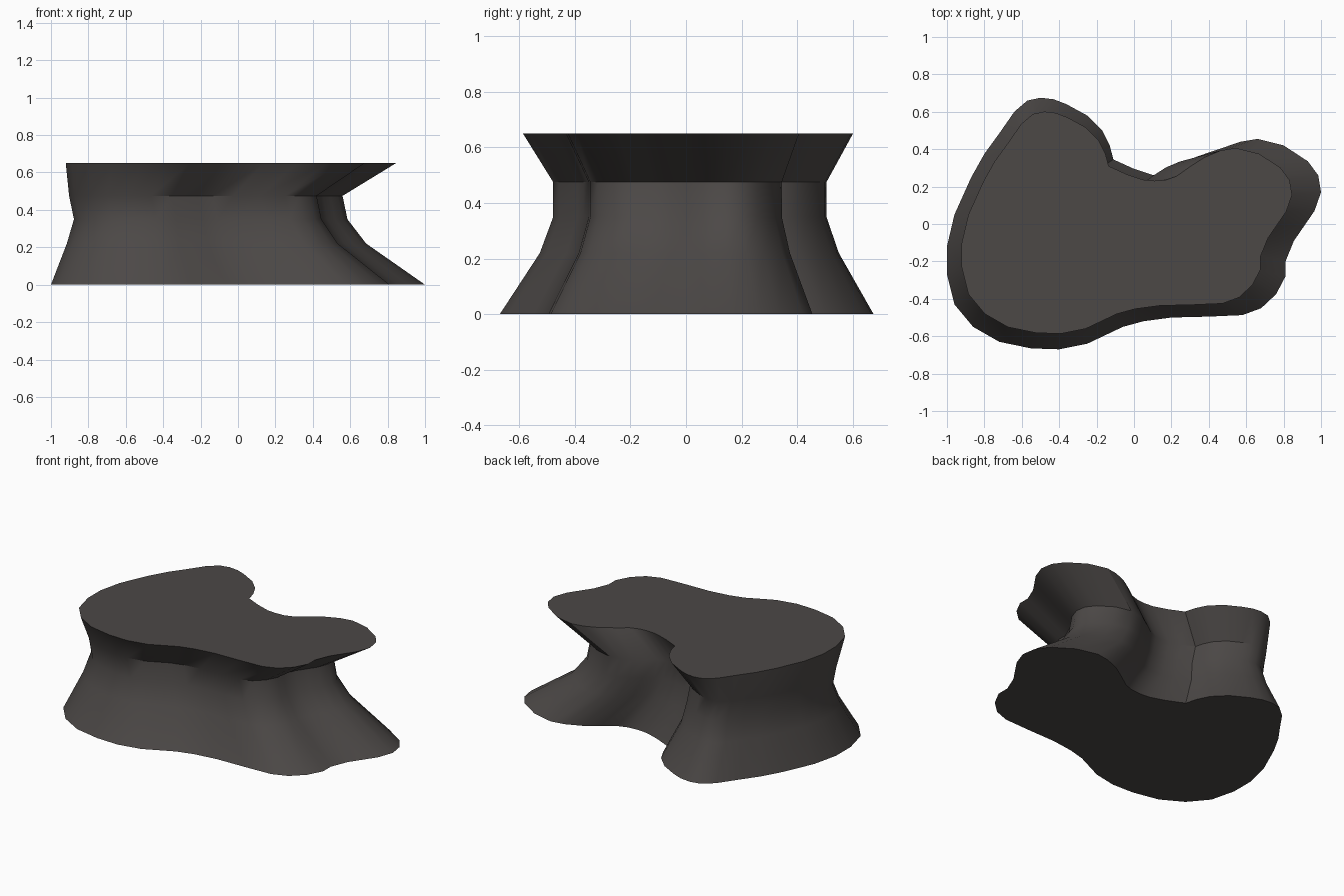
import bpy, bmesh

if "Cube" in bpy.data.objects:
    bpy.data.objects.remove(bpy.data.objects["Cube"])

# Base outline, counterclockwise seen from above
outline = [
    (1.0, .17), (.985, .26), (.93, .335), (.80, .42), (.66, .455), (.57, .44),
    (.47, .398), (.38, .34), (.30, .283), (.235, .261), (.167, .256), (.10, .262),
    (.0, .295), (-.11, .345), (-.13, .42), (-.17, .50), (-.25, .58), (-.36, .64),
    (-.43, .667), (-.50, .675), (-.57, .66), (-.64, .60), (-.72, .485), (-.80, .375),
    (-.87, .25), (-.96, .05), (-1.0, -.12), (-1.0, -.27), (-.96, -.43), (-.86, -.55),
    (-.72, -.63), (-.55, -.665), (-.40, -.67), (-.25, -.64), (-.06, -.55),
    (.05, -.52), (.20, -.50), (.40, -.495), (.58, -.487), (.68, -.45), (.76, -.375),
    (.81, -.28), (.81, -.20), (.855, -.09), (.91, -.01), (.965, .07)]

# Each level repeats the outline: height, scale, shift in x, shift in y
levels = [(0, 1, 0, 0), (.22, .80, -.115, .01), (.35, .731, -.146, .012),
          (.475, .731, -.172, .012), (.65, .883, -.038, .005)]

stone = bpy.data.materials.new("dark warm grey")
stone.diffuse_color = (.072, .065, .062, 1)
stone.use_nodes = True
stone.node_tree.nodes["Principled BSDF"].inputs["Base Color"].default_value = stone.diffuse_color

# Waisted pedestal lofted through the levels, capped at both ends
bm = bmesh.new()
rings = [[bm.verts.new((x * s + dx, y * s + dy, z)) for x, y in outline]
         for z, s, dx, dy in levels]
n = len(outline)
for lower, upper in zip(rings, rings[1:]):
    for i in range(n):
        j = (i + 1) % n
        bm.faces.new((lower[i], lower[j], upper[j], upper[i]))
bm.faces.new(rings[-1])
bm.faces.new(rings[0][::-1])
mesh = bpy.data.meshes.new("pedestal")
bm.to_mesh(mesh)
bm.free()
mesh.materials.append(stone)
pedestal = bpy.data.objects.new("pedestal", mesh)
bpy.context.collection.objects.link(pedestal)
bpy.context.view_layer.objects.active = pedestal
pedestal.select_set(True)
bpy.ops.object.shade_smooth_by_angle(angle=.55)
